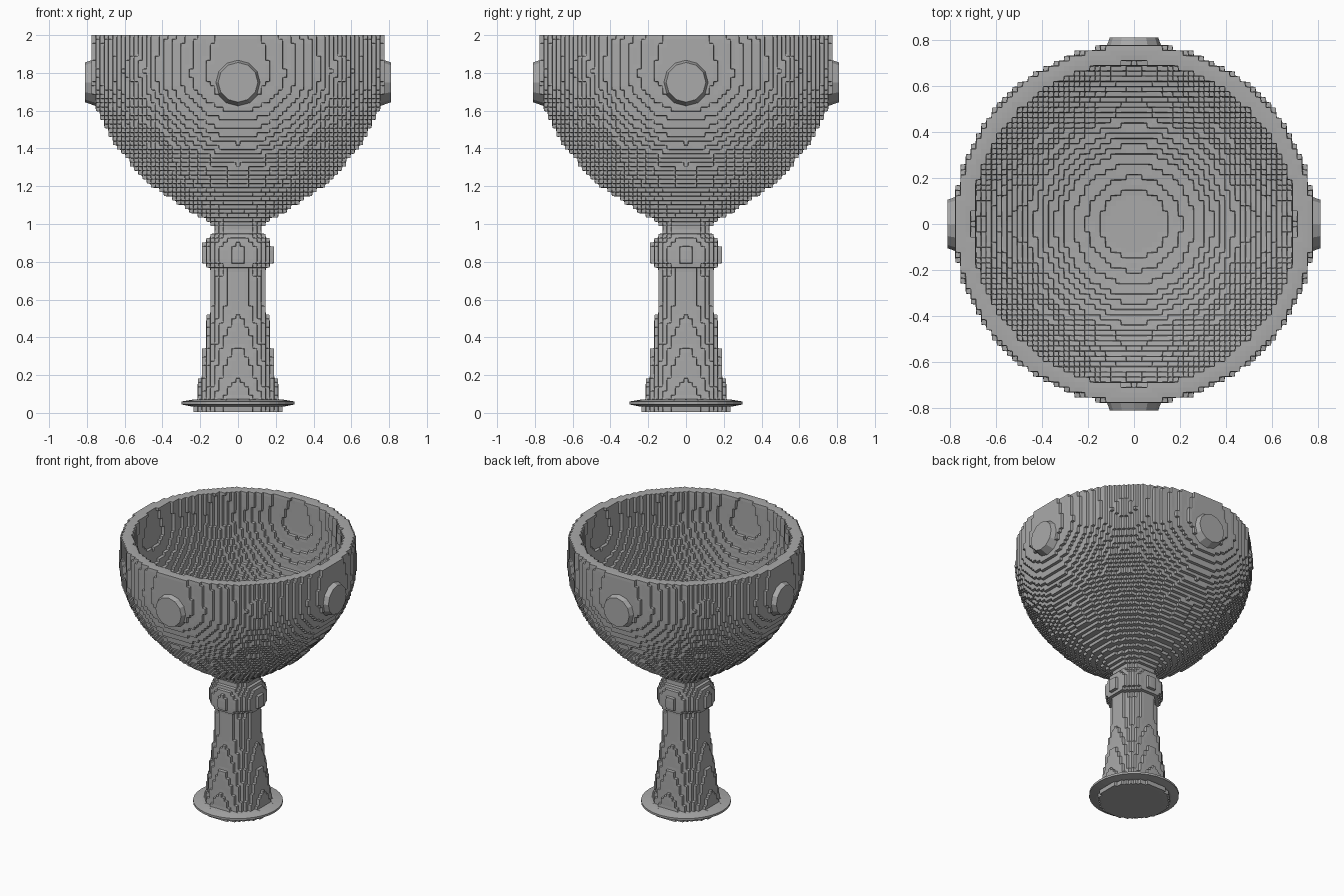
import bpy, bmesh
from math import pi, radians
from mathutils import Matrix

if "Cube" in bpy.data.objects:
    bpy.data.objects.remove(bpy.data.objects["Cube"])

# One stone grey for the whole goblet
stone = bpy.data.materials.new("stone_grey")
stone.use_nodes = True
GREY = (0.4, 0.4, 0.4, 1)
stone.diffuse_color = GREY
stone.node_tree.nodes["Principled BSDF"].inputs["Base Color"].default_value = GREY

CELL = 0.0225  # size of the carved steps


def make_object(name, bm):
    bmesh.ops.recalc_face_normals(bm, faces=bm.faces)
    mesh = bpy.data.meshes.new(name)
    bm.to_mesh(mesh)
    bm.free()
    mesh.materials.append(stone)
    obj = bpy.data.objects.new(name, mesh)
    bpy.context.collection.objects.link(obj)
    return obj


def lathe(name, profile, sides=64):
    """Spin a radius/height profile around z into a closed solid."""
    bm = bmesh.new()
    verts = [bm.verts.new((r, 0, z)) for r, z in profile]
    edges = [bm.edges.new(pair) for pair in zip(verts, verts[1:])]
    bmesh.ops.spin(bm, geom=verts + edges, cent=(0, 0, 0), axis=(0, 0, 1),
                   angle=2 * pi, steps=sides, use_duplicate=False)
    bmesh.ops.remove_doubles(bm, verts=bm.verts, dist=0.0005)
    return make_object(name, bm)


def carve_steps(obj):
    """Turn the smooth solid into softened little steps."""
    depth = 7
    blocks = obj.modifiers.new("steps", 'REMESH')
    blocks.mode = 'BLOCKS'
    blocks.octree_depth = depth
    blocks.scale = min(0.99, max(obj.dimensions) / (CELL * 2 ** depth))
    blocks.use_remove_disconnected = False
    soften = obj.modifiers.new("soften", 'SMOOTH')
    soften.factor = 0.5
    soften.iterations = 1


# Bowl: outer wall, flat rim, hollow inside
bowl = lathe("bowl", [
    (0, 0.99), (0.14, 0.99), (0.2, 1.04), (0.31, 1.1), (0.45, 1.2), (0.55, 1.3),
    (0.635, 1.4), (0.7, 1.5), (0.745, 1.6), (0.775, 1.7), (0.785, 1.8), (0.775, 2),
    (0.7, 2), (0.71, 1.8), (0.69, 1.67), (0.64, 1.52), (0.56, 1.38), (0.45, 1.26),
    (0.3, 1.15), (0.15, 1.09), (0, 1.07)])

# Stem: foot plug, flared column, knob and neck
stem = lathe("stem", [
    (0, 0), (0.235, 0), (0.235, 0.06), (0.215, 0.09), (0.2, 0.2), (0.172, 0.4),
    (0.147, 0.6), (0.143, 0.76), (0.17, 0.77), (0.185, 0.81), (0.185, 0.88),
    (0.165, 0.93), (0.135, 0.95), (0.13, 0.98), (0.16, 1.02), (0, 1.02)])

for part in (bowl, stem):
    bpy.context.view_layer.update()
    carve_steps(part)

# Thin flange around the foot
flange = lathe("foot_flange", [
    (0, 0.035), (0.25, 0.035), (0.3, 0.045), (0.3, 0.06), (0.24, 0.07), (0, 0.07)], 32)

# Four round studs on the bowl, front, back, left and right
for i, side in enumerate(("front", "left", "back", "right")):
    bm = bmesh.new()
    place = (Matrix.Rotation(i * pi / 2, 4, 'Z') @ Matrix.Translation((0, -0.775, 1.75))
             @ Matrix.Rotation(radians(90), 4, 'X'))
    bmesh.ops.create_cone(bm, cap_ends=True, segments=12, radius1=0.13,
                          radius2=0.105, depth=0.07, matrix=place)
    make_object("stud_" + side, bm)
